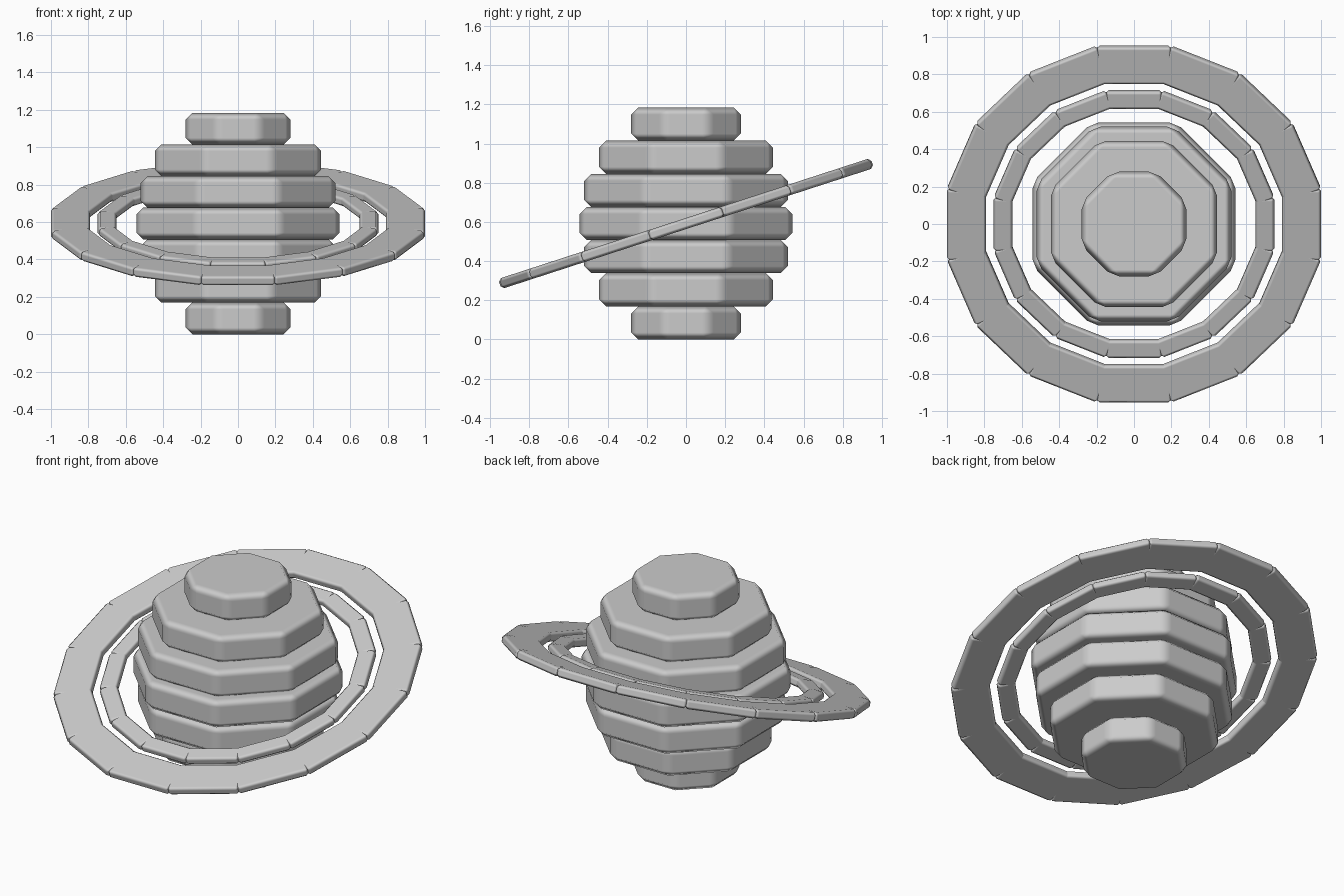
import bpy
import bmesh
from math import cos, pi, radians
from mathutils import Matrix, Vector

cube = bpy.data.objects.get("Cube")
if cube:
    bpy.data.objects.remove(cube, do_unlink=True)

# One plain grey for the whole model
grey = bpy.data.materials.new("grey")
grey.use_nodes = True
colour = (0.6, 0.6, 0.6, 1)
grey.diffuse_color = colour
grey.node_tree.nodes["Principled BSDF"].inputs["Base Color"].default_value = colour

CENTRE = 0.592
LAYER = 2 * CENTRE / 7


def finish(name, bm, bevel):
    """Turn a bmesh into a smooth-shaded object with chamfered edges."""
    mesh = bpy.data.meshes.new(name)
    bm.to_mesh(mesh)
    bm.free()
    mesh.materials.append(grey)
    mesh.shade_smooth()
    obj = bpy.data.objects.new(name, mesh)
    bpy.context.collection.objects.link(obj)
    mod = obj.modifiers.new("chamfer", "BEVEL")
    mod.width = bevel
    mod.segments = 1
    mod.limit_method = "ANGLE"
    mod.harden_normals = True
    return obj


def disc(name, apothem, z):
    """Eight-sided slab with a flat side facing each axis."""
    bm = bmesh.new()
    radius = apothem / cos(pi / 8)
    bmesh.ops.create_cone(bm, cap_ends=True, segments=8, radius1=radius,
                          radius2=radius, depth=LAYER,
                          matrix=Matrix.Rotation(pi / 8, 4, "Z"))
    finish(name, bm, 0.036).location.z = z


def ring(name, inner, outer, length, thickness, bevel):
    """Sixteen overlapping blocks set around a tilted circle."""
    bm = bmesh.new()
    for i in range(16):
        matrix = (Matrix.Rotation(i * pi / 8, 4, "Z")
                  @ Matrix.Translation(Vector(((inner + outer) / 2, 0, 0)))
                  @ Matrix.Diagonal((outer - inner, length, thickness, 1)))
        bmesh.ops.create_cube(bm, size=1, matrix=matrix)
    obj = finish(name, bm, bevel)
    obj.location.z = CENTRE
    obj.rotation_euler.x = radians(18)


# Stacked planet body, bottom to top
for i, apothem in enumerate((0.28, 0.445, 0.52, 0.543, 0.52, 0.445, 0.28)):
    disc(f"planet_layer_{i + 1}", apothem, LAYER * (i + 0.5))

# Tilted rings
ring("outer_ring", 0.79, 1.0, 0.4, 0.054, 0.016)
ring("inner_ring", 0.65, 0.75, 0.3, 0.05, 0.016)
